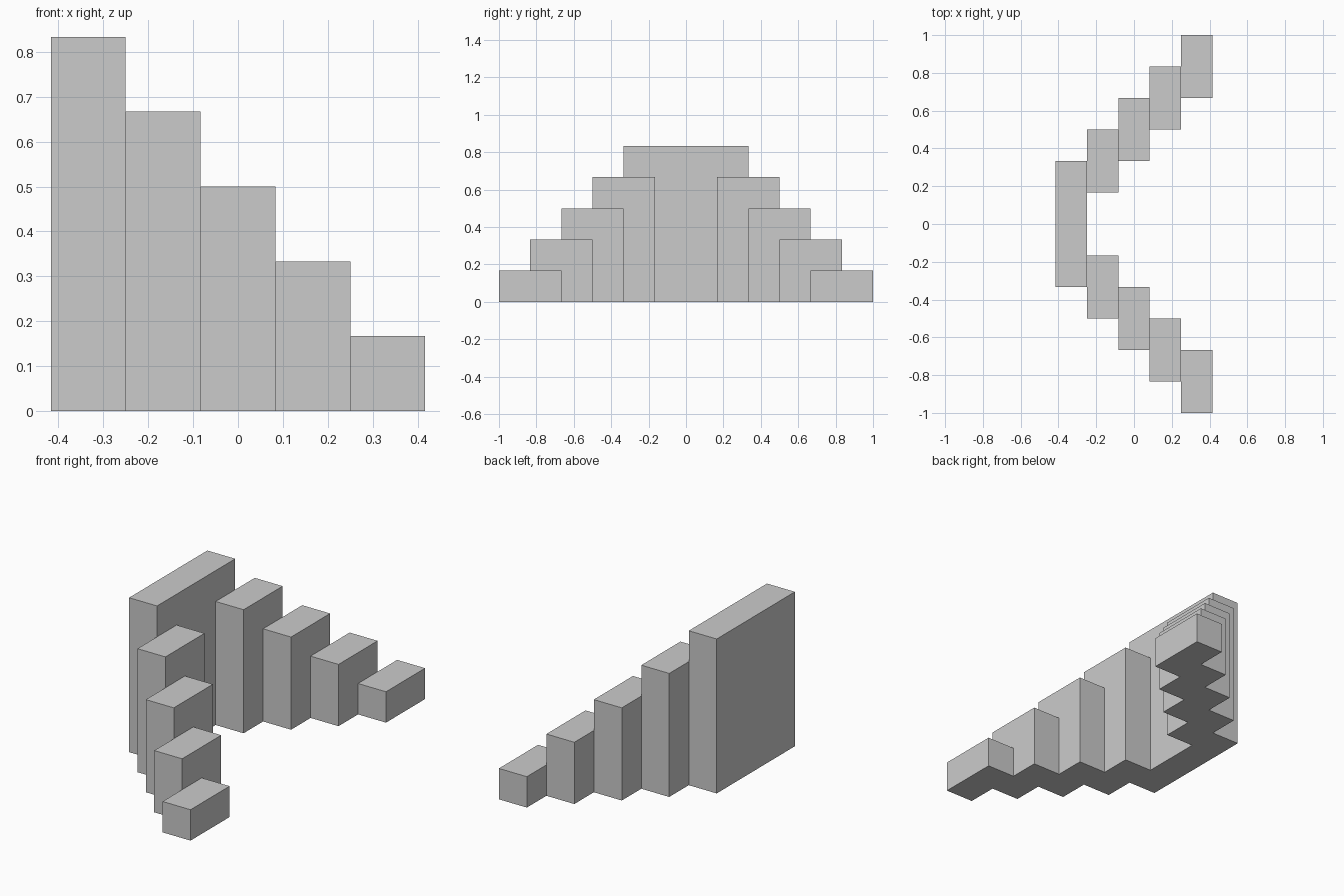
import bpy
import bmesh
from mathutils import Matrix, Vector

if "Cube" in bpy.data.objects:
    bpy.data.objects.remove(bpy.data.objects["Cube"])

U = 1 / 6  # step size: every block is a multiple of this

stone = bpy.data.materials.new("light grey")
stone.diffuse_color = (0.6, 0.6, 0.6, 1)
stone.use_nodes = True
stone.node_tree.nodes["Principled BSDF"].inputs["Base Color"].default_value = stone.diffuse_color


def block(name, x0, x1, y0, y1, height):
    """Box standing on the ground, limits given in steps."""
    size = Vector((x1 - x0, y1 - y0, height)) * U
    centre = Vector((x0 + x1, y0 + y1, height)) * U / 2
    bm = bmesh.new()
    bmesh.ops.create_cube(
        bm, size=1, matrix=Matrix.LocRotScale(centre, None, size))
    mesh = bpy.data.meshes.new(name)
    bm.to_mesh(mesh)
    bm.free()
    mesh.materials.append(stone)
    obj = bpy.data.objects.new(name, mesh)
    bpy.context.collection.objects.link(obj)
    return obj


# Tall wall at the centre of the V
block("centre_wall", -2.5, -1.5, -2, 2, 5)

# Two wings of blocks stepping outward, forward and down
for side, sign in (("back", 1), ("front", -1)):
    for i in range(1, 5):
        y0, y1 = sorted((sign * i, sign * (i + 2)))
        block(f"{side}_wing_step_{i}", i - 2.5, i - 1.5, y0, y1, 5 - i)
